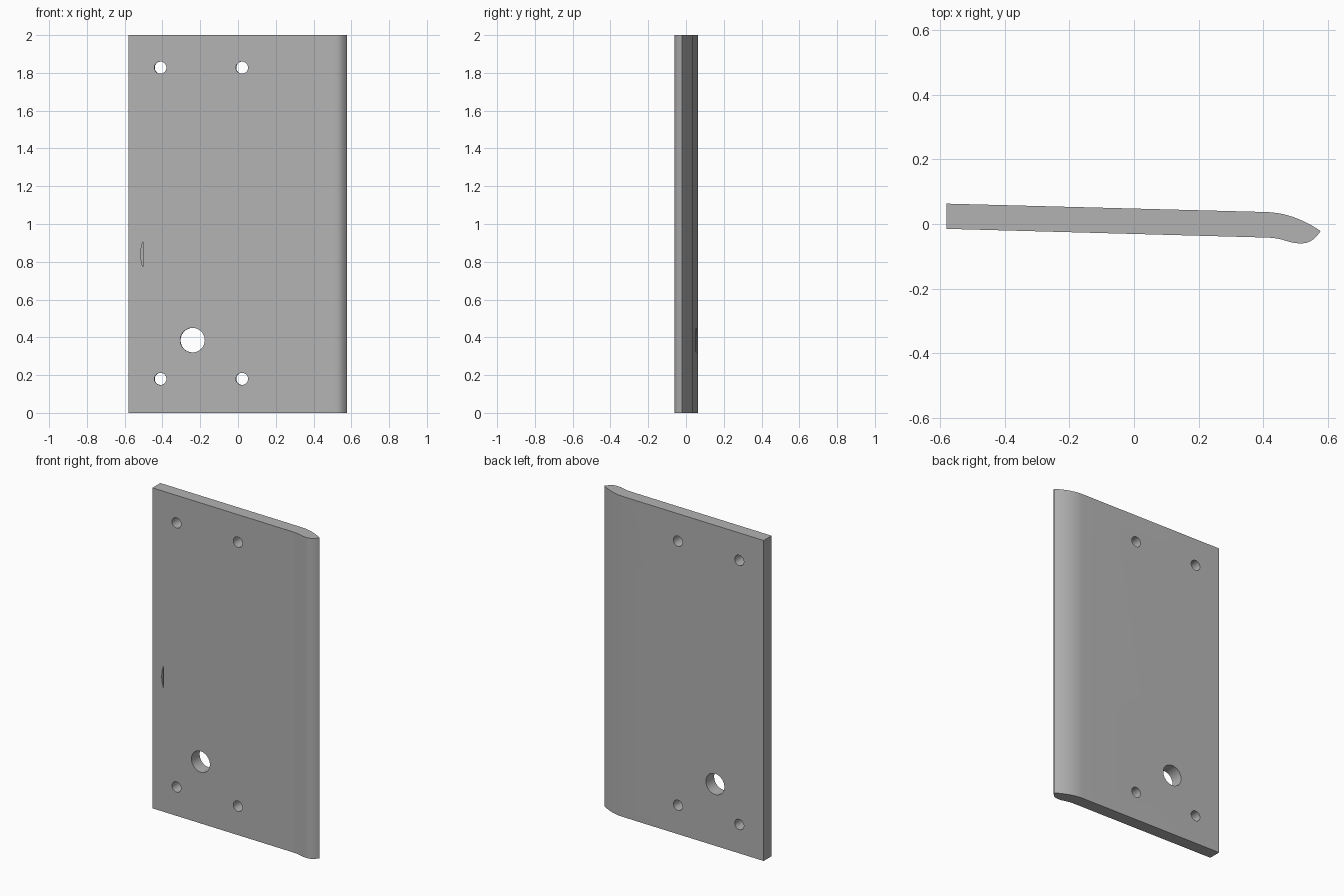
import bpy, bmesh, math

cube = bpy.data.objects.get("Cube")
if cube:
    bpy.data.objects.remove(cube, do_unlink=True)

HEIGHT = 2.0
TILT = -0.027

grey = bpy.data.materials.new("plain grey")
grey.use_nodes = True
colour = (0.45, 0.45, 0.45, 1)
grey.diffuse_color = colour
grey.node_tree.nodes["Principled BSDF"].inputs["Base Color"].default_value = colour


def bezier(a, b, c, d, steps=10):
    """Points along a cubic curve, without the first one."""
    points = []
    for i in range(1, steps + 1):
        t = i / steps
        s = 1 - t
        points.append(tuple(s**3 * p + 3 * s * s * t * q + 3 * s * t * t * r + t**3 * u
                            for p, q, r, u in zip(a, b, c, d)))
    return points


def prism(name, points, offset):
    """Extrude a closed outline of 3D points along an offset."""
    bm = bmesh.new()
    face = bm.faces.new([bm.verts.new(p) for p in points])
    made = bmesh.ops.extrude_face_region(bm, geom=[face])["geom"]
    bmesh.ops.translate(bm, vec=offset,
                        verts=[v for v in made if isinstance(v, bmesh.types.BMVert)])
    bmesh.ops.recalc_face_normals(bm, faces=bm.faces)
    mesh = bpy.data.meshes.new(name)
    bm.to_mesh(mesh)
    bm.free()
    mesh.materials.append(grey)
    obj = bpy.data.objects.new(name, mesh)
    bpy.context.collection.objects.link(obj)
    return obj


# Plate with a curved, pointed lip along one edge
back_start, front_start = (0.41, 0.037), (0.41, -0.042)
tip = (0.578, -0.022)
outline = [(-0.58, 0.063), back_start]
outline += bezier(back_start, (0.47, 0.035), (0.525, 0.014), tip)
outline += bezier(tip, (0.555, -0.053), (0.54, -0.06), (0.515, -0.06), 8)
outline += bezier((0.515, -0.06), (0.475, -0.06), (0.465, -0.043), front_start)
outline.append((-0.58, -0.015))
plate = prism("plate", [(x, y, 0) for x, y in outline], (0, 0, HEIGHT))

cutters = []

# Four screw holes and one larger hole
holes = [(x, z, 0.032) for x in (-0.41, 0.022) for z in (0.18, 1.828)]
holes.append((-0.24, 0.385, 0.065))
for x, z, radius in holes:
    bpy.ops.mesh.primitive_cylinder_add(vertices=48, radius=radius, depth=0.4,
                                        location=(x, 0.01, z),
                                        rotation=(math.pi / 2, 0, TILT))
    cutters.append(bpy.context.object)
    cutters[-1].name = "hole_cutter"

# Narrow slot with one bowed side
slot = []
for i in range(17):
    t = -1 + i / 8
    slot.append((-0.502 - 0.013 * (1 - t * t), -0.1, 0.84 + 0.072 * t))
cutters.append(prism("slot_cutter", slot, (0, 0.11, 0)))

# Cut the openings
bpy.ops.object.select_all(action="DESELECT")
plate.select_set(True)
bpy.context.view_layer.objects.active = plate
for cutter in cutters:
    cutter.hide_render = True
    mod = plate.modifiers.new("opening", "BOOLEAN")
    mod.operation = "DIFFERENCE"
    mod.solver = "EXACT"
    mod.object = cutter
    bpy.ops.object.modifier_apply(modifier=mod.name)
for cutter in cutters:
    bpy.data.objects.remove(cutter, do_unlink=True)

bpy.ops.object.shade_smooth_by_angle(angle=math.radians(30))
